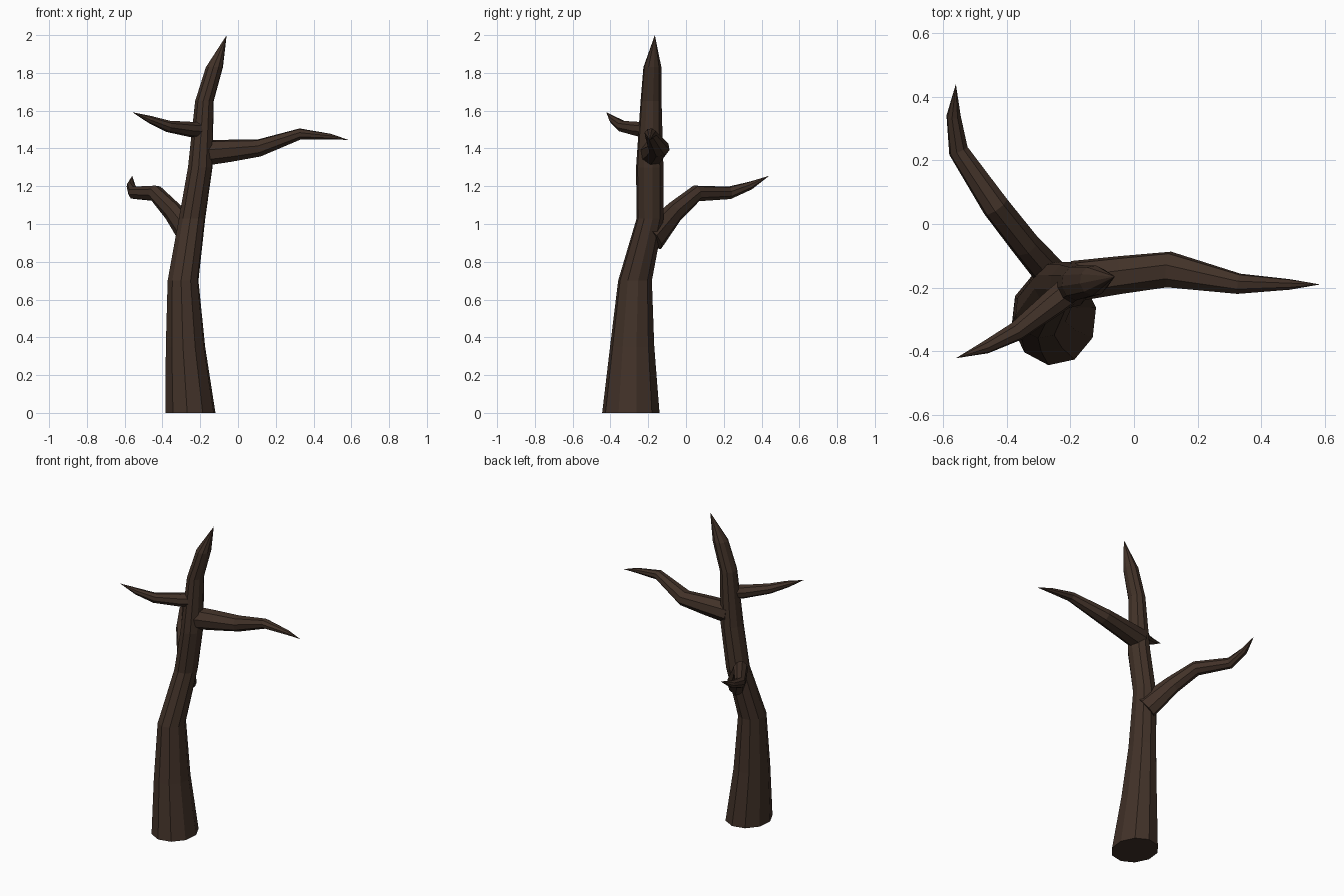
import bpy, bmesh, math
from mathutils import Vector

bark = bpy.data.materials.new("dark brown bark")
bark.diffuse_color = (0.053, 0.031, 0.021, 1)


def limb(name, points, sides, level=False):
    """Tapered tube through (x, y, z, ru, rv) rings, ending in a point."""
    bm = bmesh.new()
    pos = [Vector(p[:3]) for p in points]
    rings = []
    for i, p in enumerate(points[:-1]):
        if level:
            u, v = Vector((1, 0, 0)), Vector((0, 1, 0))
        else:
            t = (pos[i + 1] - pos[max(i - 1, 0)]).normalized()
            u = t.cross(Vector((0, 0, 1))).normalized()
            v = u.cross(t)
        ring = []
        for k in range(sides):
            a = 2 * math.pi * (k + 0.3) / sides
            ring.append(bm.verts.new(pos[i] + u * p[3] * math.cos(a) + v * p[4] * math.sin(a)))
        rings.append(ring)
    tip = bm.verts.new(pos[-1])
    bm.faces.new(rings[0])
    for k in range(sides):
        n = (k + 1) % sides
        for a, b in zip(rings, rings[1:]):
            bm.faces.new((a[k], a[n], b[n], b[k]))
        bm.faces.new((rings[-1][k], rings[-1][n], tip))
    bmesh.ops.recalc_face_normals(bm, faces=bm.faces)
    mesh = bpy.data.meshes.new(name)
    bm.to_mesh(mesh)
    bm.free()
    mesh.materials.append(bark)
    bpy.context.collection.objects.link(bpy.data.objects.new(name, mesh))


# Trunk: level rings, bending up to a pointed top
limb("trunk", [
    (-0.252, -0.292, 0.00, 0.135, 0.153),
    (-0.278, -0.285, 0.35, 0.106, 0.118),
    (-0.291, -0.270, 0.70, 0.083, 0.090),
    (-0.243, -0.190, 1.03, 0.071, 0.072),
    (-0.200, -0.192, 1.30, 0.066, 0.073),
    (-0.178, -0.185, 1.65, 0.050, 0.056),
    (-0.125, -0.178, 1.83, 0.046, 0.048),
    (-0.060, -0.165, 2.00, 0, 0)], 10, True)

# Long branch to the right
limb("right_branch", [
    (-0.190, -0.180, 1.375, 0.066, 0.070),
    (-0.040, -0.160, 1.388, 0.061, 0.060),
    (0.110, -0.143, 1.402, 0.058, 0.047),
    (0.330, -0.188, 1.477, 0.033, 0.030),
    (0.490, -0.190, 1.463, 0.017, 0.015),
    (0.585, -0.190, 1.445, 0, 0)], 8)

# Short branch to the front left
limb("front_left_branch", [
    (-0.180, -0.190, 1.500, 0.046, 0.043),
    (-0.250, -0.245, 1.501, 0.043, 0.041),
    (-0.370, -0.338, 1.517, 0.031, 0.031),
    (-0.465, -0.387, 1.553, 0.021, 0.020),
    (-0.560, -0.422, 1.592, 0, 0)], 8)

# Rising branch to the back left
limb("back_left_branch", [
    (-0.240, -0.180, 0.925, 0.055, 0.080),
    (-0.345, -0.060, 1.065, 0.046, 0.056),
    (-0.435, 0.055, 1.162, 0.044, 0.044),
    (-0.552, 0.230, 1.165, 0.032, 0.034),
    (-0.567, 0.340, 1.203, 0.023, 0.022),
    (-0.560, 0.440, 1.255, 0, 0)], 8)
